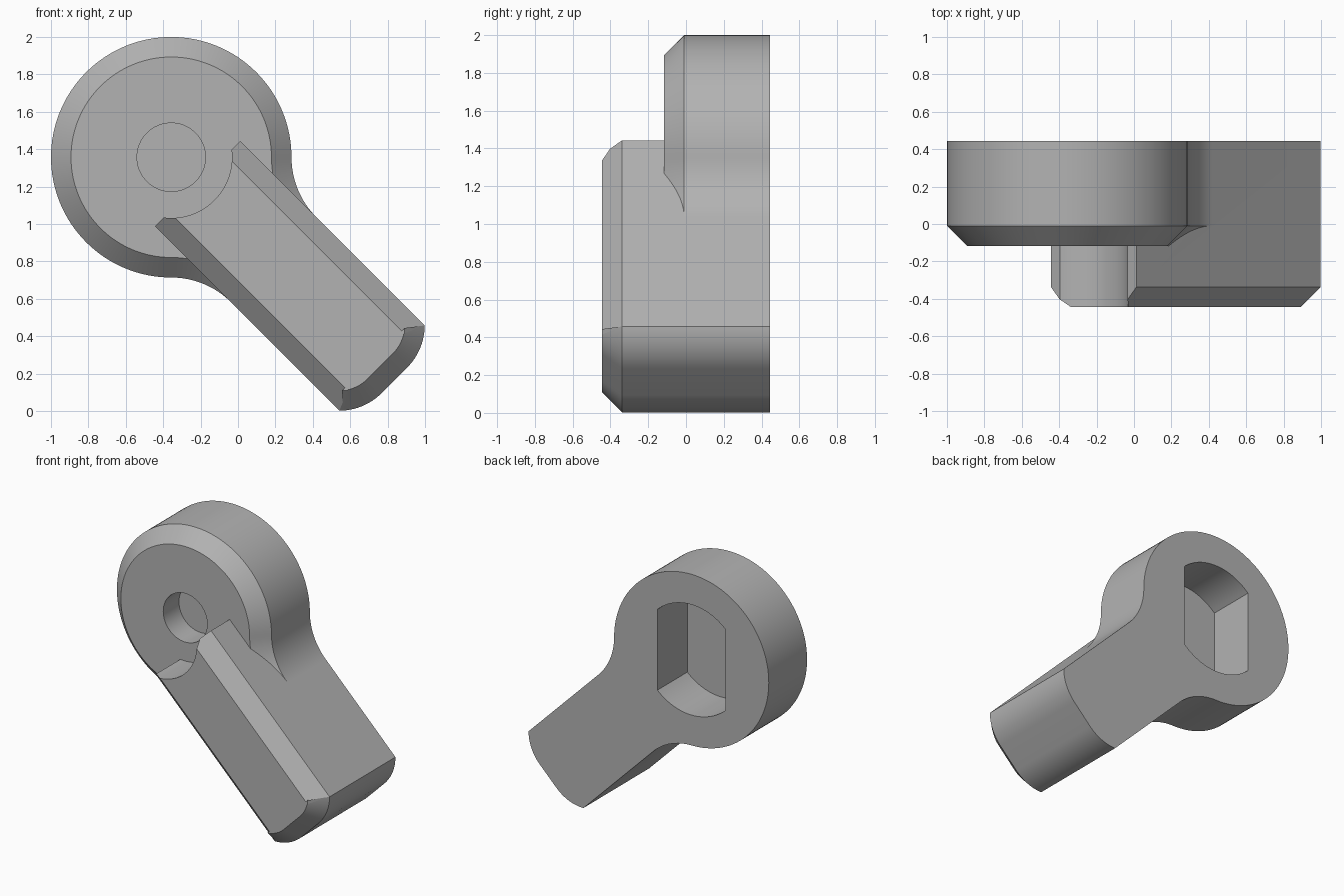
import bpy, bmesh
from math import radians, cos, sin, sqrt, acos, degrees, pi
from mathutils import Vector, Matrix

if "Cube" in bpy.data.objects:
    bpy.data.objects.remove(bpy.data.objects["Cube"])

BACK, FACE, FRONT = 0.445, -0.117, -0.445   # depth planes
R, HALF, CHAMFER = 0.643, 0.322, 0.107
FILLET = 0.453

grey = bpy.data.materials.new("plain grey")
grey.use_nodes = True
COLOR = (0.45, 0.45, 0.45, 1)
grey.diffuse_color = COLOR
grey.node_tree.nodes["Principled BSDF"].inputs["Base Color"].default_value = COLOR


def arc(cx, cy, r, start, end, n):
    angles = [radians(start + (end - start) * i / n) for i in range(n + 1)]
    return [Vector((cx + r * cos(a), cy + r * sin(a))) for a in angles]


def tidy(points):
    return [p for i, p in enumerate(points) if (p - points[i - 1]).length > 1e-4]


def inset(points, d):
    """Offset a counter-clockwise outline inwards with mitred corners."""
    result = []
    for i, p in enumerate(points):
        a = (p - points[i - 1]).normalized()
        b = (points[(i + 1) % len(points)] - p).normalized()
        na, nb = Vector((-a.y, a.x)), Vector((-b.y, b.x))
        result.append(p + (na + nb) * d / (1 + na.dot(nb)))
    return result


def loft(name, rings, turn=45):
    """Join (outline, depth) rings; outlines turn clockwise about the hub."""
    bm = bmesh.new()
    spin = Matrix.Rotation(radians(-turn), 2)
    loops = []
    for outline, y in rings:
        flat = [spin @ p for p in outline]
        loops.append([bm.verts.new((p.x - 0.357, y, p.y + 1.357)) for p in flat])
    for lo, hi in zip(loops, loops[1:]):
        n = len(lo)
        for i in range(n):
            j = (i + 1) % n
            bm.faces.new((lo[i], lo[j], hi[j], hi[i]))
    bm.faces.new(loops[0])
    bm.faces.new(loops[-1])
    bmesh.ops.recalc_face_normals(bm, faces=bm.faces)
    mesh = bpy.data.meshes.new(name)
    bm.to_mesh(mesh)
    bm.free()
    mesh.materials.append(grey)
    obj = bpy.data.objects.new(name, mesh)
    bpy.context.collection.objects.link(obj)
    return obj


def combine(obj, other, operation):
    mod = obj.modifiers.new(operation.title(), 'BOOLEAN')
    mod.operation, mod.solver, mod.object = operation, 'EXACT', other
    bpy.context.view_layer.objects.active = obj
    bpy.ops.object.modifier_apply(modifier=mod.name)
    bpy.data.objects.remove(other)


# Round hub flowing through two fillets into a neck
c = (R + FILLET) * sqrt(0.5)
hub = tidy(arc(0, 0, R, 45, 315, 96)
           + arc(c, -c, FILLET, 135, 90, 16)
           + [Vector((1, -0.3)), Vector((1, 0.3))]
           + arc(c, c, FILLET, 270, 225, 16))
knob = loft("lever_knob", [(hub, BACK), (hub, FACE + CHAMFER),
                           (inset(hub, CHAMFER), FACE)])

# Raised handle with a rounded end and chamfered front
START = 0.2
bar = tidy([Vector((START, -HALF))]
           + arc(1.37, -0.098, 0.317, -45, 0, 12)
           + arc(1.37, 0.098, 0.317, 0, 45, 12)
           + [Vector((START, HALF))])
bar_front = inset(bar, CHAMFER)
bar_front[0].x = bar_front[-1].x = START
handle = loft("handle", [(bar, BACK), (bar, FRONT + CHAMFER), (bar_front, FRONT)])

# Scooped handle root around the hub centre
scoop = tidy(arc(0, 0, 0.325, 0, 360, 96))
combine(handle, loft("scoop_cutter", [(scoop, -1), (scoop, FACE + 0.02)]), 'DIFFERENCE')
combine(knob, handle, 'UNION')

# Blind round hole in front
hole = tidy(arc(0, 0, 0.183, 0, 360, 64))
combine(knob, loft("hole_cutter", [(hole, -1), (hole, 0.07)]), 'DIFFERENCE')

# Blind socket with two flats in the back
edge = degrees(acos(0.283 / 0.415))
socket = arc(0, 0, 0.415, edge, 180 - edge, 24) + arc(0, 0, 0.415, 180 + edge, 360 - edge, 24)
combine(knob, loft("socket_cutter", [(socket, 1), (socket, 0.09)], turn=0), 'DIFFERENCE')

bpy.ops.object.select_all(action='DESELECT')
knob.select_set(True)
bpy.context.view_layer.objects.active = knob
bpy.ops.object.shade_smooth_by_angle(angle=radians(30))
